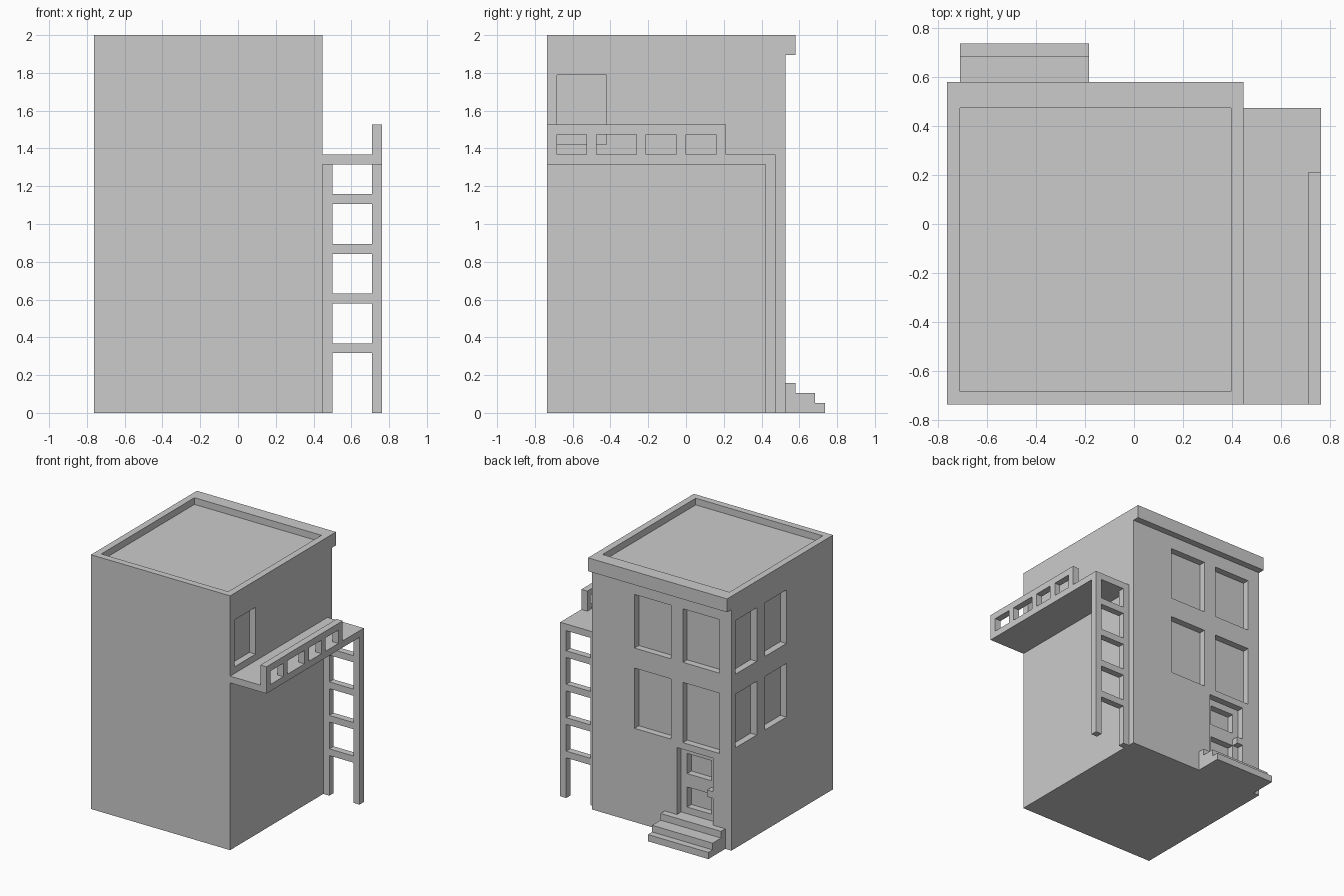
import bpy, bmesh

if "Cube" in bpy.data.objects:
    bpy.data.objects.remove(bpy.data.objects["Cube"])

U = 2 / 38                      # one grid module
OX, OY = -14.5, -14             # grid origin offset, in modules


def pos(x, y, z):
    return ((x + OX) * U, (y + OY) * U, z * U)


def prism(name, profile, x0, x1):
    """Extrude a (y, z) profile along x, in grid modules."""
    bm = bmesh.new()
    face = bm.faces.new([bm.verts.new(pos(x0, y, z)) for y, z in profile])
    ext = bmesh.ops.extrude_face_region(bm, geom=[face])
    verts = [g for g in ext["geom"] if isinstance(g, bmesh.types.BMVert)]
    bmesh.ops.translate(bm, verts=verts, vec=((x1 - x0) * U, 0, 0))
    bmesh.ops.recalc_face_normals(bm, faces=bm.faces)
    mesh = bpy.data.meshes.new(name)
    bm.to_mesh(mesh)
    bm.free()
    ob = bpy.data.objects.new(name, mesh)
    bpy.context.collection.objects.link(ob)
    return ob


def box(name, x0, x1, y0, y1, z0, z1):
    return prism(name, [(y0, z0), (y1, z0), (y1, z1), (y0, z1)], x0, x1)


def cut(target, *bounds):
    """Carve a box out of the target."""
    cutter = box("cutter", *bounds)
    cutter.hide_render = True
    mod = target.modifiers.new("cut", 'BOOLEAN')
    mod.operation = 'DIFFERENCE'
    mod.solver = 'EXACT'
    mod.object = cutter
    bpy.context.view_layer.objects.active = target
    bpy.ops.object.modifier_apply(modifier=mod.name)
    bpy.data.objects.remove(cutter)


# Main block with sunken roof
building = box("building", 0, 23, 0, 24, 0, 38)
cut(building, 1, 22, 1, 23, 37, 39)

# Windows on the street side
for x in (2, 10):
    for z0, z1 in ((14, 23), (26, 34)):
        cut(building, x, x + 6, 23, 26, z0, z1)

# Windows on the left side
for y in (11, 18):
    for z0, z1 in ((15, 23), (26, 34)):
        cut(building, -1, 1, y, y + 5, z0, z1)

# Entrance recess with two door panels
cut(building, 3, 9, 23, 26, 3, 13)
for z in (4, 9):
    cut(building, 4, 8, 22, 23.5, z, z + 3)
box("door_knob", 3, 4, 23, 24, 7, 8)

# Balcony doorway
cut(building, 22, 24, 1, 6, 27, 34)

# Cornice
box("cornice", 0, 23, 24, 25, 36, 38)

# Entrance steps
prism("entrance_steps", [(24, 0), (28, 0), (28, 1), (27, 1), (27, 2),
                         (25, 2), (25, 3), (24, 3)], 1, 11)

# Balcony floor and railing
box("balcony_floor", 23, 29, 0, 23, 25, 26)
railing = box("balcony_railing", 28, 29, 0, 18, 26, 29)
for y0, y1 in ((1, 4), (5, 9), (10, 13), (14, 17)):
    cut(railing, 27, 30, y0, y1, 26, 28)

# Ladder
for x in (23, 28):
    box("ladder_post", x, x + 1, 22, 23, 0, 25)
for z in (6, 11, 16, 21):
    box("ladder_rung", 24, 28, 22, 23, z, z + 1)
